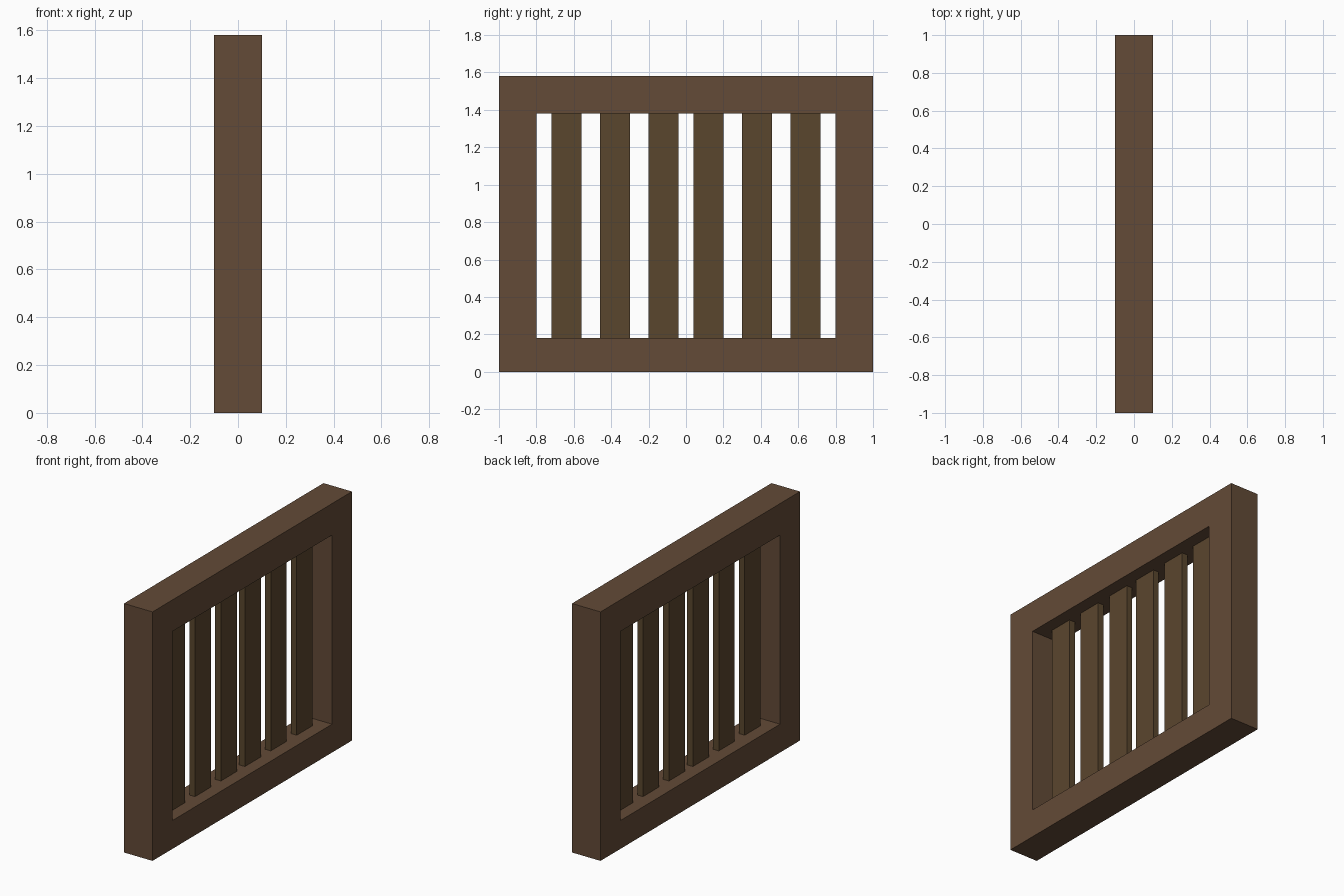
import bpy, bmesh

if "Cube" in bpy.data.objects:
    bpy.data.objects.remove(bpy.data.objects["Cube"])

def material(name, color):
    m = bpy.data.materials.new(name)
    m.diffuse_color = (*color, 1)
    m.use_nodes = True
    m.node_tree.nodes["Principled BSDF"].inputs["Base Color"].default_value = m.diffuse_color
    return m

frame_wood = material("frame_wood", (0.125, 0.069, 0.038))
slat_wood = material("slat_wood", (0.102, 0.061, 0.027))

def add_object(name, bm, mat):
    bmesh.ops.recalc_face_normals(bm, faces=bm.faces)
    mesh = bpy.data.meshes.new(name)
    bm.to_mesh(mesh)
    bm.free()
    mesh.materials.append(mat)
    ob = bpy.data.objects.new(name, mesh)
    bpy.context.collection.objects.link(ob)
    return ob

def rect(y0, y1, z0, z1):
    return [(y0, z0), (y1, z0), (y1, z1), (y0, z1)]

# Window frame: rectangular ring, extruded through its depth
bm = bmesh.new()
rings = [[[bm.verts.new((x, y, z)) for y, z in loop]
          for loop in (rect(-1, 1, 0, 1.58), rect(-0.8, 0.8, 0.18, 1.38))]
         for x in (-0.1, 0.1)]
(back_out, back_in), (front_out, front_in) = rings
for a, b in ((back_out, back_in), (front_out, front_in),
             (back_out, front_out), (back_in, front_in)):
    for i in range(4):
        j = (i + 1) % 4
        bm.faces.new((a[i], a[j], b[j], b[i]))
add_object("frame", bm, frame_wood)

# Six thin upright slats, centred in the frame depth
for i, y in enumerate((-0.64, -0.38, -0.12, 0.12, 0.38, 0.64)):
    bm = bmesh.new()
    bmesh.ops.create_cube(bm, size=1)
    bmesh.ops.scale(bm, vec=(0.04, 0.16, 1.2), verts=bm.verts)
    slat = add_object(f"slat_{i + 1}", bm, slat_wood)
    slat.location = (0, y, 0.78)
